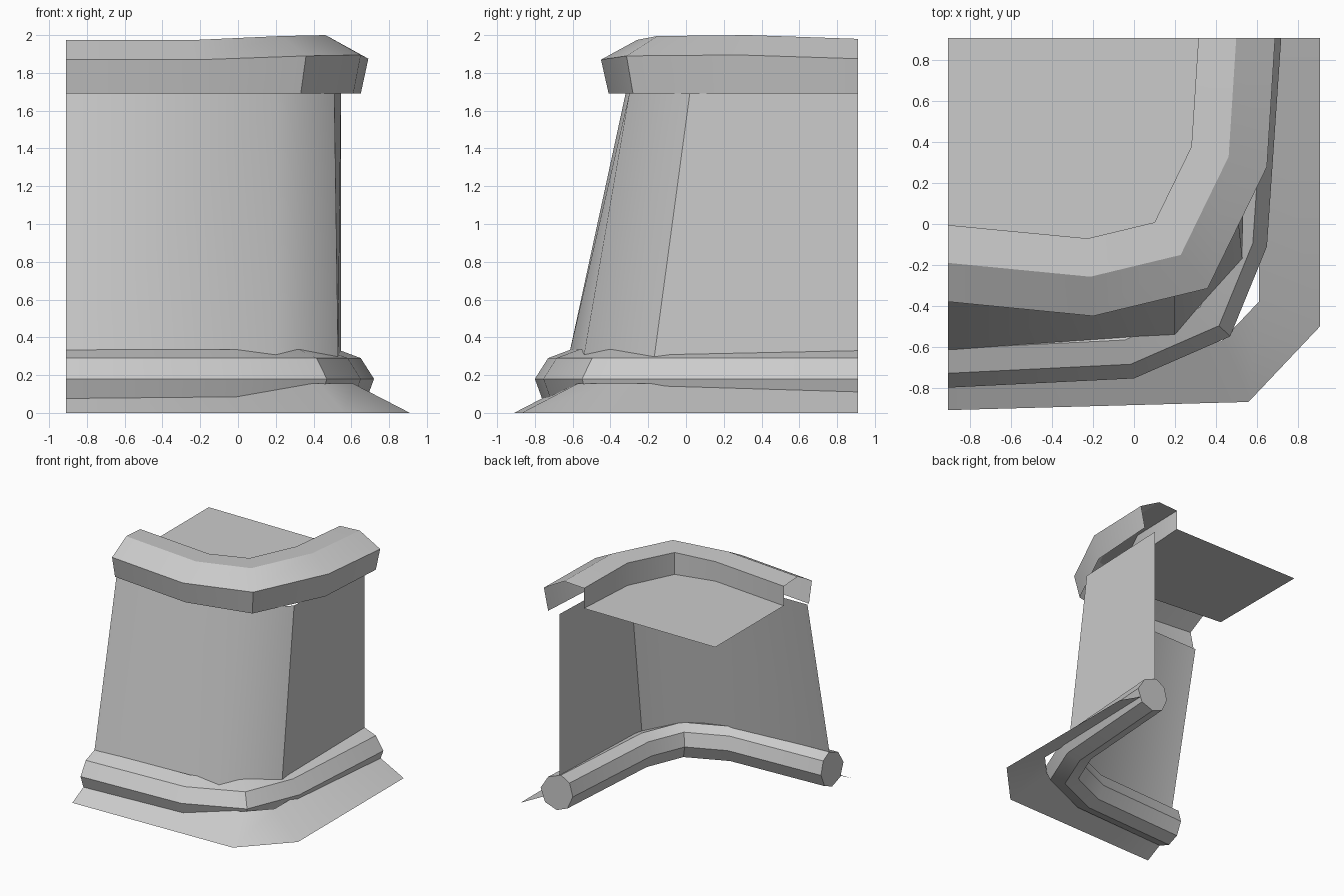
import bpy
import math
from mathutils import Vector

if "Cube" in bpy.data.objects:
    bpy.data.objects.remove(bpy.data.objects["Cube"], do_unlink=True)

stone = bpy.data.materials.new("grey_stone")
stone.use_nodes = True
GREY = (0.6, 0.6, 0.6, 1)
stone.diffuse_color = GREY
stone.node_tree.nodes["Principled BSDF"].inputs["Base Color"].default_value = GREY


def make_object(name, verts, faces, angle=30):
    mesh = bpy.data.meshes.new(name)
    mesh.from_pydata(verts, [], faces)
    mesh.materials.append(stone)
    obj = bpy.data.objects.new(name, mesh)
    bpy.context.collection.objects.link(obj)
    bpy.ops.object.select_all(action="DESELECT")
    obj.select_set(True)
    bpy.context.view_layer.objects.active = obj
    bpy.ops.object.shade_smooth_by_angle(angle=math.radians(angle))
    return obj


def loft(name, stations, closed=False, angle=30):
    """Skin a row of cross-sections; closed sections also get end caps."""
    size = len(stations[0])
    verts = [point for section in stations for point in section]
    faces = []
    for i in range(len(stations) - 1):
        for j in range(size if closed else size - 1):
            k = (j + 1) % size
            a, b = i * size, (i + 1) * size
            faces.append((a + j, b + j, b + k, a + k))
    if closed:
        faces.append(tuple(range(size)))
        faces.append(tuple(reversed(range(len(verts) - size, len(verts)))))
    return make_object(name, verts, faces, angle)


def sweep(path, profile, lifts=None):
    """Carry an (inset, height) profile round the corner with mitred joints."""
    points = [Vector(p) for p in path]
    sides = []
    for a, b in zip(points, points[1:]):
        t = (b - a).normalized()
        sides.append(Vector((t.y, -t.x)))
    miters = [Vector((0, -1))]
    for m, n in zip(sides, sides[1:]):
        miters.append((m + n) / (1 + m.dot(n)))
    miters.append(Vector((1, 0)))
    lifts = lifts or [0] * len(points)
    return [[(p.x - d.x * inset, p.y - d.y * inset, z + lift) for inset, z in profile]
            for p, d, lift in zip(points, miters, lifts)]


# Sloping ground skirt
skirt_path = [(-.91, -.91), (.56, -.87), (.91, -.5), (.91, .91)]
loft("ground_skirt", sweep(skirt_path, [(0, 0), (.3, .155)]))

# Eight-sided base moulding with closed ends
trim_path = [(-.91, -.8), (0, -.755), (.47, -.55), (.65, -.11), (.72, .91)]
trim_profile = [(0, .18), (.07, .29), (.19, .335), (.27, .29),
                (.3, .18), (.25, .07), (.15, .03), (.04, .07)]
loft("base_moulding", sweep(trim_path, trim_profile), closed=True)

# Leaning wall with a rounded corner and a flat side
foot = [(-.91, -.625), (.2, -.545), (.53, -.17), (.545, .91)]
head = [(-.91, -.32), (.2, -.3), (.51, .02), (.545, .91)]
wall = loft("wall", [[(*f, .28), (*h, 1.69)] for f, h in zip(foot, head)], angle=60)
wall.data.polygons[-1].use_smooth = False

# Cornice: open underneath, dropping to the roof on the inside
cornice_path = [(-.91, -.38), (-.2, -.45), (.36, -.315), (.65, .28), (.69, .91)]
cornice_profile = [(.04, 1.685), (0, 1.87), (.19, 1.975), (.375, 1.965), (.375, 1.8)]
cornice = sweep(cornice_path, cornice_profile, lifts=[0, 0, .02, .025, .005])
for section in cornice:
    x, y, z = section[-1]
    section[-1] = (x, y, 1.8)
    x, y, z = section[0]
    section[0] = (x, y, 1.69)
loft("cornice", cornice)

# Flat roof inside the cornice
roof = [section[-1] for section in cornice] + [(-.91, .91, 1.8)]
make_object("roof", roof, [tuple(range(len(roof)))])
